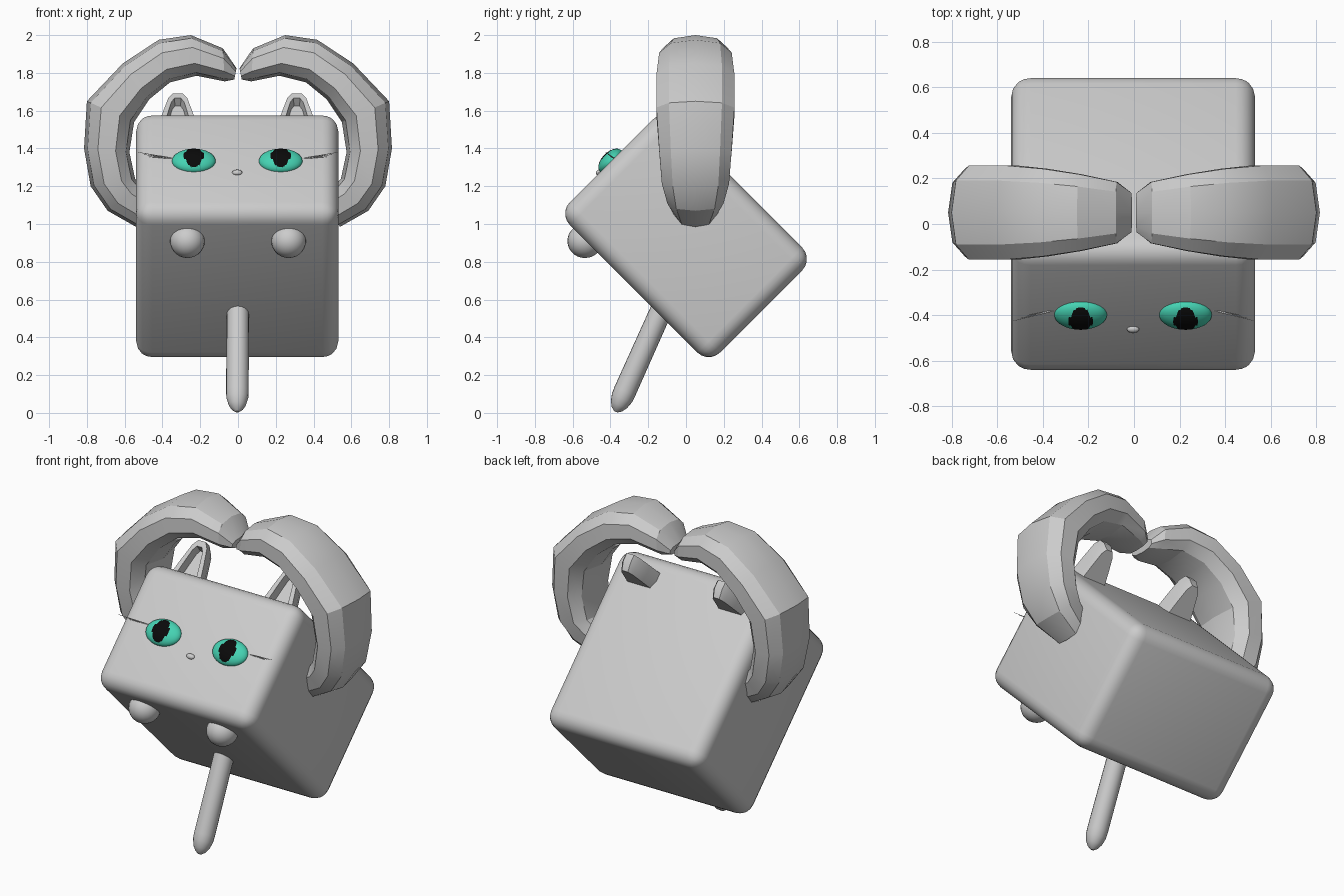
import bpy, bmesh, math
from mathutils import Matrix, Vector

if "Cube" in bpy.data.objects:
    bpy.data.objects.remove(bpy.data.objects["Cube"])


def material(name, rgb):
    m = bpy.data.materials.new(name)
    m.diffuse_color = (*rgb, 1)
    m.use_nodes = True
    m.node_tree.nodes["Principled BSDF"].inputs["Base Color"].default_value = m.diffuse_color
    return m


GREY = material("grey", (0.6, 0.6, 0.6))
TEAL = material("teal", (0.06, 0.65, 0.45))
BLACK = material("black", (0.003, 0.003, 0.003))

# Tilted body frame: local -y is the face direction, local z runs up the face
TILT = Matrix.Translation((-0.004, 0, 0.935)) @ Matrix.Rotation(-math.pi / 4, 4, 'X')
WID, DEP, HGT = 1.07, 1.125, 0.785
FACE = -DEP / 2


def finish(name, bm, mats=(GREY,), matrix=None, angle=35):
    bmesh.ops.recalc_face_normals(bm, faces=bm.faces)
    me = bpy.data.meshes.new(name)
    bm.to_mesh(me)
    bm.free()
    ob = bpy.data.objects.new(name, me)
    bpy.context.collection.objects.link(ob)
    for m in mats:
        me.materials.append(m)
    if matrix is not None:
        ob.matrix_world = matrix
    bpy.ops.object.select_all(action='DESELECT')
    ob.select_set(True)
    bpy.context.view_layer.objects.active = ob
    bpy.ops.object.shade_smooth_by_angle(angle=math.radians(angle))
    return ob


def ellipsoid(center, radii, seg=24, rings=14):
    bm = bmesh.new()
    bmesh.ops.create_uvsphere(bm, u_segments=seg, v_segments=rings, radius=1)
    bmesh.ops.transform(bm, verts=bm.verts,
                        matrix=Matrix.Translation(center) @ Matrix.Diagonal((*radii, 1)))
    return bm


def loft(rings, cap=True):
    """Skin a list of equally sized point rings."""
    bm = bmesh.new()
    vs = [[bm.verts.new(p) for p in r] for r in rings]
    n = len(vs[0])
    for a, b in zip(vs, vs[1:]):
        for i in range(n):
            j = (i + 1) % n
            bm.faces.new((a[i], a[j], b[j], b[i]))
    if cap:
        bm.faces.new(vs[0])
        bm.faces.new(vs[-1])
    return bm


# Body: rounded box
bm = bmesh.new()
bmesh.ops.create_cube(bm, size=1, matrix=Matrix.Diagonal((WID, DEP, HGT, 1)))
bmesh.ops.bevel(bm, geom=bm.edges[:], offset=0.085, segments=5, profile=0.5, affect='EDGES')
finish("body", bm, matrix=TILT)

# Nose
finish("nose", ellipsoid((0, FACE - 0.003, -0.088), (0.027, 0.014, 0.016), 16, 10), matrix=TILT)

# Arm sections: outer x, outer z, inner x, inner z, half depth
ARM = [(0.008, 1.825, 0.02, 1.765, 0.09), (0.08, 1.93, 0.07, 1.755, 0.14),
       (0.25, 2.0, 0.22, 1.785, 0.175), (0.42, 1.975, 0.36, 1.75, 0.2),
       (0.61, 1.85, 0.47, 1.66, 0.215), (0.8, 1.65, 0.55, 1.54, 0.215),
       (0.815, 1.4, 0.575, 1.38, 0.2), (0.78, 1.2, 0.545, 1.24, 0.185),
       (0.69, 1.07, 0.51, 1.2, 0.155), (0.54, 0.985, 0.44, 1.15, 0.11)]

for side, s in (("left", -1), ("right", 1)):
    # Arm: oval sections swept overhead, slightly squared
    rings = []
    for ox, oz, ix, iz, hy in ARM:
        ring = []
        for k in range(10):
            a = 2 * math.pi * k / 10
            c, d = math.cos(a), math.sin(a)
            c, d = (math.copysign(abs(v) ** 0.8, v) for v in (c, d))
            t = (1 + c) / 2
            ring.append((s * (ix + (ox - ix) * t), 0.05 + hy * d, iz + (oz - iz) * t))
        rings.append(ring)
    finish(side + "_arm", loft(rings), angle=25)

    # Eye with a tall oval pupil on its front faces
    bm = ellipsoid((0, 0, 0), (0.115, 0.048, 0.08), 64, 48)
    for f in bm.faces:
        c = f.calc_center_median()
        if c.y < 0 and (c.x / 0.05) ** 2 + (c.z / 0.07) ** 2 < 1:
            f.material_index = 1
    finish(side + "_eye", bm, (TEAL, BLACK),
           TILT @ Matrix.Translation((s * 0.23, FACE, 0.0)))

    # Ear: rounded arch with a hollow front
    prof = [(-0.1, 0), (-0.075, 0.1), (-0.05, 0.19), (-0.025, 0.225), (0.025, 0.225),
            (0.05, 0.19), (0.075, 0.1), (0.1, 0)]

    def arch(k, y):
        return [(x * k, y, z * (0.5 + k / 2)) for x, z in prof]
    bm = loft([arch(0.8, 0.1), arch(1, 0.05), arch(1, 0), arch(0.68, 0), arch(0.6, 0.05)])
    finish(side + "_ear", bm, matrix=TILT @ Matrix.Translation(
        (s * 0.315, FACE + 0.1, HGT / 2 - 0.01)))

    # Front paw
    finish(side + "_paw", ellipsoid((s * 0.268, -0.535, 0.91), (0.092, 0.093, 0.09)))

    # Whiskers: three thin tapered hairs
    for i in range(3):
        a = Vector((s * 0.33, -0.375, 1.345))
        b = Vector((s * (0.53 - 0.03 * i), -0.425 + 0.012 * i, 1.38 - 0.012 * i))
        d = b - a
        bm = bmesh.new()
        bmesh.ops.create_cone(bm, cap_ends=True, segments=6, radius1=0.003, radius2=0.001,
                              depth=d.length)
        finish(f"{side}_whisker_{i + 1}", bm, matrix=Matrix.Translation((a + b) / 2)
               @ d.to_track_quat('Z', 'Y').to_matrix().to_4x4())

# Tail: rod with a rounded, tapered tip
start, end = Vector((0, -0.07, 0.68)), Vector((-0.004, -0.372, 0.006))
d = end - start
L = d.length
prof = [(0, 0.058), (L - 0.12, 0.06), (L - 0.08, 0.058), (L - 0.04, 0.046),
        (L - 0.015, 0.03), (L, 0.01)]
rings = [[(r * math.cos(k * math.pi / 10), r * math.sin(k * math.pi / 10), z)
          for k in range(20)] for z, r in prof]
finish("tail", loft(rings), matrix=Matrix.Translation(start)
       @ d.to_track_quat('Z', 'Y').to_matrix().to_4x4())
